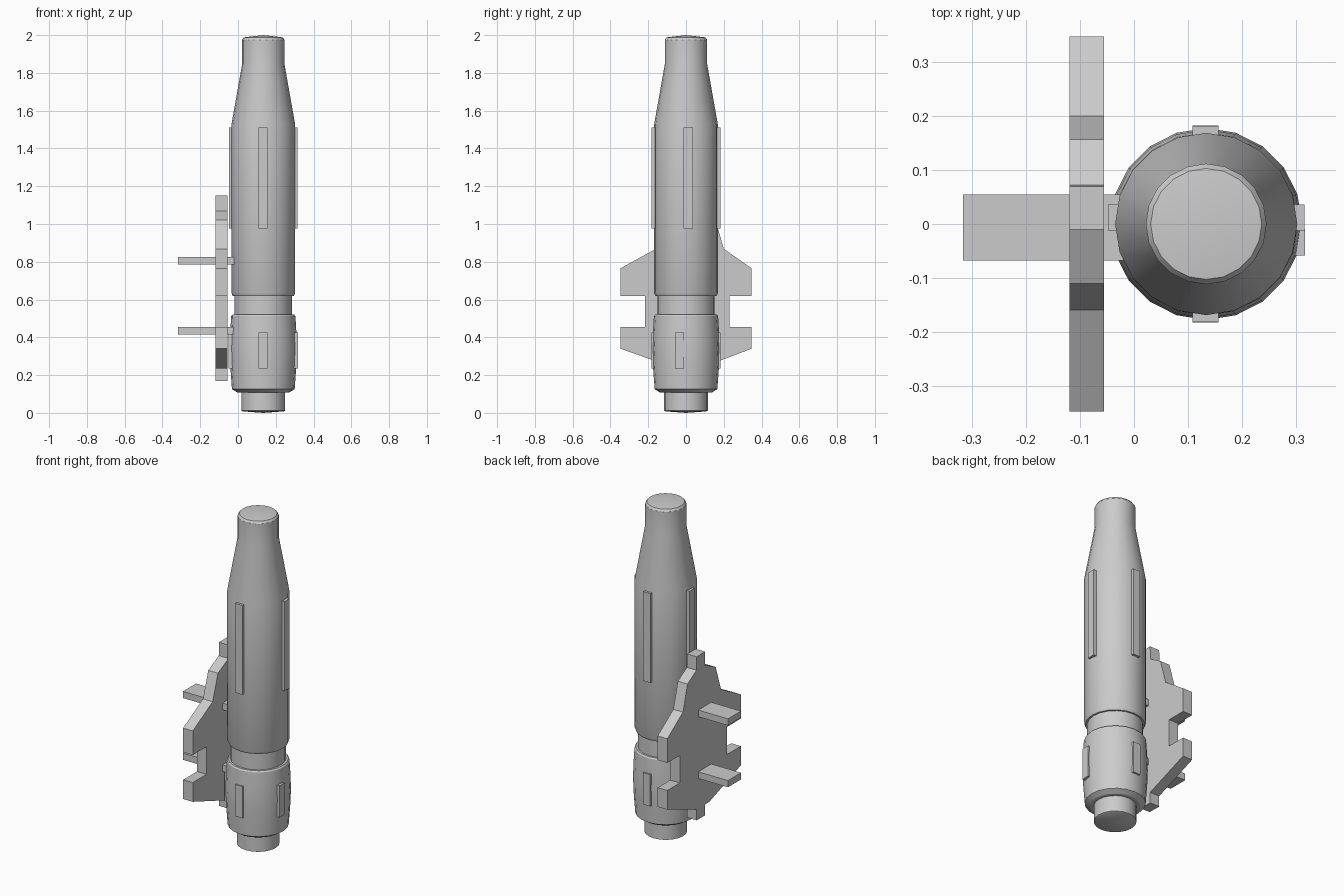
import bpy, bmesh
from math import sin, cos, pi, radians

if "Cube" in bpy.data.objects:
    bpy.data.objects.remove(bpy.data.objects["Cube"])

AXIS_X = 0.134   # centre line of the round body
SIDES = 20


def finish(name, bm):
    bmesh.ops.recalc_face_normals(bm, faces=bm.faces[:])
    me = bpy.data.meshes.new(name)
    bm.to_mesh(me)
    bm.free()
    ob = bpy.data.objects.new(name, me)
    bpy.context.collection.objects.link(ob)
    return ob


def lathe(name, profile):
    """Revolve (radius, z) points around the body axis."""
    bm = bmesh.new()
    rings = []
    for r, z in profile:
        if r == 0:
            rings.append([bm.verts.new((AXIS_X, 0, z))] * SIDES)
        else:
            rings.append([bm.verts.new((AXIS_X + r * cos(2 * pi * i / SIDES),
                                        r * sin(2 * pi * i / SIDES), z))
                          for i in range(SIDES)])
    for a, b in zip(rings, rings[1:]):
        for i in range(SIDES):
            j = (i + 1) % SIDES
            bm.faces.new(list(dict.fromkeys((a[i], a[j], b[j], b[i]))))
    ob = finish(name, bm)
    bpy.ops.object.select_all(action='DESELECT')
    ob.select_set(True)
    bpy.context.view_layer.objects.active = ob
    bpy.ops.object.shade_smooth_by_angle(angle=radians(30))
    return ob


def box(name, x, y, z):
    """Box from (min, max) ranges on each axis."""
    bm = bmesh.new()
    bmesh.ops.create_cube(bm, size=1)
    for v in bm.verts:
        v.co = [(lo + hi) / 2 + c * (hi - lo) for c, (lo, hi) in zip(v.co, (x, y, z))]
    return finish(name, bm)


def plate(name, outline, x0, x1):
    """Extrude a (y, z) outline from x0 to x1."""
    bm = bmesh.new()
    face = bm.faces.new([bm.verts.new((x0, y, z)) for y, z in outline])
    ext = bmesh.ops.extrude_face_region(bm, geom=[face])
    verts = [g for g in ext['geom'] if isinstance(g, bmesh.types.BMVert)]
    bmesh.ops.translate(bm, vec=(x1 - x0, 0, 0), verts=verts)
    return finish(name, bm)


# Round body: tail stub, bulged tail barrel, groove, main tube, tapered nose
lathe("body", [
    (0, 0.0), (0.108, 0.008), (0.116, 0.012), (0.116, 0.108), (0.137, 0.108),
    (0.166, 0.126), (0.175, 0.25), (0.178, 0.34), (0.175, 0.43), (0.170, 0.512),
    (0.164, 0.52), (0.152, 0.52), (0.152, 0.62), (0.162, 0.62), (0.169, 0.635),
    (0.169, 1.525), (0.112, 1.847), (0.112, 1.975), (0.103, 1.988), (0, 2.0)])

# Raised strips on four sides: (label, z range, outer radius, y centre of side strips)
for label, z, r, yc in (("upper", (0.975, 1.51), 0.182, 0.012),
                        ("lower", (0.235, 0.425), 0.183, -0.034)):
    for side, s in (("left", -1), ("right", 1)):
        xs = sorted((AXIS_X + s * 0.14, AXIS_X + s * r))
        box(f"{label}_strip_{side}", xs, (yc - 0.024, yc + 0.024), z)
    for side, s in (("front", -1), ("back", 1)):
        ys = sorted((s * 0.14, s * r))
        box(f"{label}_strip_{side}", (AXIS_X - 0.025, AXIS_X + 0.023), ys, z)

# Stepped mounting plate beside the body
plate("mounting_plate", [
    (-0.348, 0.765), (-0.16, 0.868), (-0.11, 1.02), (-0.01, 1.07), (-0.01, 1.15),
    (0.07, 1.15), (0.072, 1.07), (0.157, 1.02), (0.20, 0.868), (0.348, 0.765),
    (0.348, 0.62), (0.23, 0.62), (0.23, 0.455), (0.348, 0.455), (0.348, 0.34),
    (0.07, 0.235), (0.07, 0.17), (-0.01, 0.17), (-0.01, 0.235), (-0.05, 0.235),
    (-0.348, 0.34), (-0.348, 0.455), (-0.218, 0.455), (-0.218, 0.62), (-0.348, 0.62)],
    -0.12, -0.056)

# Flat pegs passing through the plate into the body
for label, z in (("upper", (0.785, 0.825)), ("lower", (0.415, 0.455))):
    box(f"{label}_peg", (-0.317, -0.02), (-0.068, 0.055), z)
